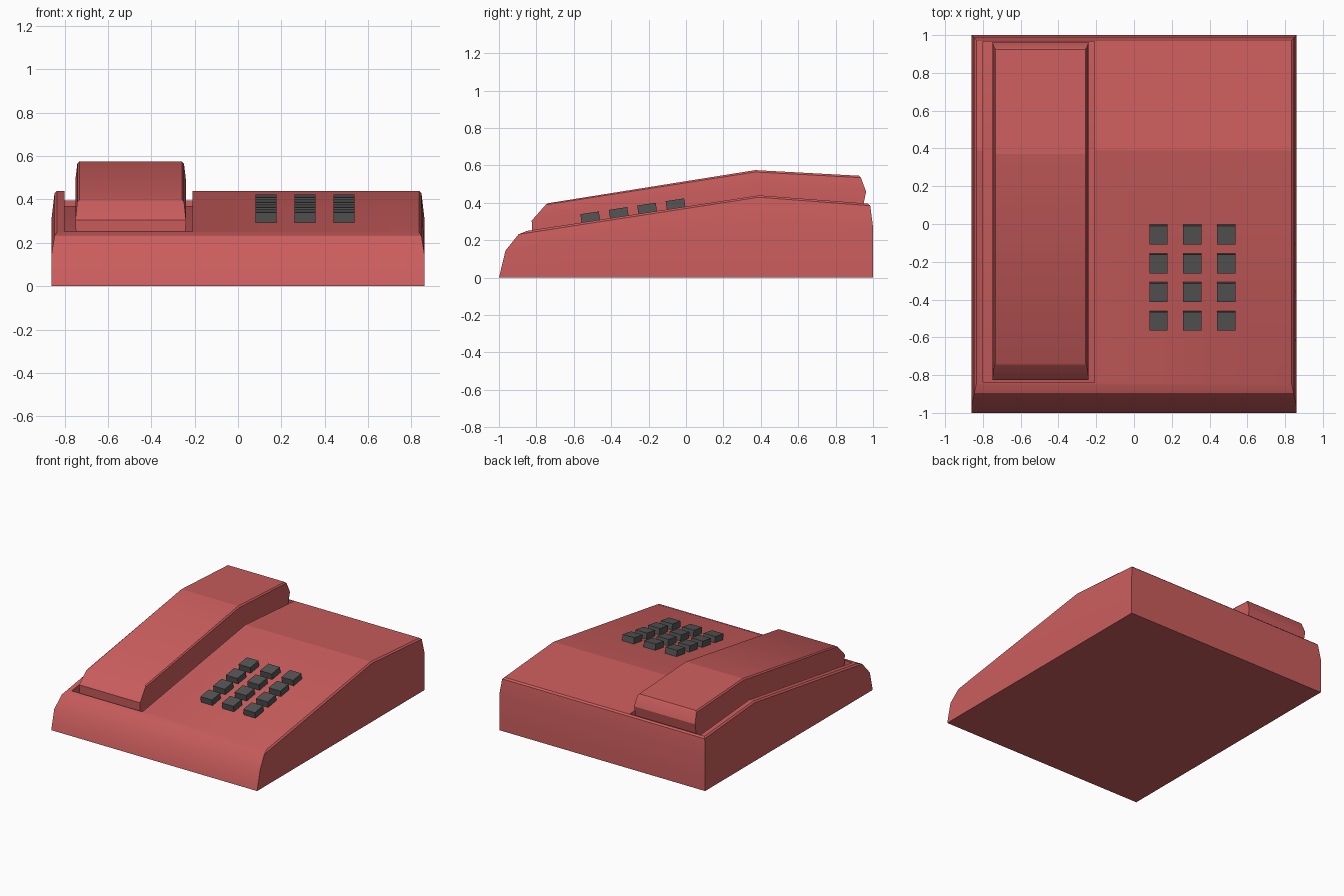
import bpy, bmesh, math
from mathutils import Matrix

if "Cube" in bpy.data.objects:
    bpy.data.objects.remove(bpy.data.objects["Cube"])


def material(name, rgb):
    m = bpy.data.materials.new(name)
    m.diffuse_color = (*rgb, 1)
    m.use_nodes = True
    m.node_tree.nodes["Principled BSDF"].inputs["Base Color"].default_value = m.diffuse_color
    return m


RED = material("red_plastic", (0.6, 0.11, 0.11))
DARK = material("dark_plastic", (0.09, 0.09, 0.09))


def finish(name, bm, mat=None):
    bmesh.ops.recalc_face_normals(bm, faces=bm.faces[:])
    mesh = bpy.data.meshes.new(name)
    bm.to_mesh(mesh)
    bm.free()
    ob = bpy.data.objects.new(name, mesh)
    bpy.context.collection.objects.link(ob)
    if mat:
        mesh.materials.append(mat)
    return ob


def activate(ob):
    bpy.ops.object.select_all(action='DESELECT')
    ob.select_set(True)
    bpy.context.view_layer.objects.active = ob


def stacked_shell(name, cx, rings, mat=None):
    """Each ring: half width, then (y, z) at the front, the ridge and the back."""
    bm = bmesh.new()
    loops = []
    for half, *pts in rings:
        loops.append([bm.verts.new((cx + half, y, z)) for y, z in pts] +
                     [bm.verts.new((cx - half, y, z)) for y, z in reversed(pts)])
    for a, b in zip(loops, loops[1:]):
        for i in range(6):
            j = (i + 1) % 6
            bm.faces.new((a[i], a[j], b[j], b[i]))
    for r in (loops[0], loops[-1]):
        bm.faces.new((r[0], r[1], r[4], r[5]))
        bm.faces.new((r[1], r[2], r[3], r[4]))
    # keep the ridge across the top crisp
    bm.edges.get((loops[-1][1], loops[-1][4])).smooth = False
    return finish(name, bm, mat)


# Wedge-shaped base
body = stacked_shell("phone_base", 0, [
    (0.86, (-1.0, 0), (0.39, 0), (1.0, 0)),
    (0.86, (-0.965, 0.145), (0.39, 0.31), (1.0, 0.27)),
    (0.846, (-0.895, 0.232), (0.39, 0.43), (0.985, 0.385)),
    (0.835, (-0.85, 0.25), (0.39, 0.44), (0.973, 0.396)),
], RED)

# Recess that holds the handset
cutter = stacked_shell("recess_cutter", -0.505, [
    (0.295, (-0.84, 0.184), (0.39, 0.37), (0.967, 0.328)),
    (0.295, (-0.84, 0.8), (0.39, 0.8), (0.967, 0.8)),
])
cutter.hide_render = True
activate(body)
cut = body.modifiers.new("recess", 'BOOLEAN')
cut.operation = 'DIFFERENCE'
cut.solver = 'EXACT'
cut.object = cutter
bpy.ops.object.modifier_apply(modifier=cut.name)
bpy.data.objects.remove(cutter)

# Handset lying in the recess
handset = stacked_shell("handset", -0.495, [
    (0.25, (-0.82, 0.185), (0.37, 0.365), (0.935, 0.328)),
    (0.255, (-0.825, 0.305), (0.37, 0.49), (0.963, 0.46)),
    (0.246, (-0.75, 0.39), (0.37, 0.565), (0.935, 0.535)),
    (0.237, (-0.738, 0.398), (0.37, 0.575), (0.925, 0.545)),
], RED)

for ob in (body, handset):
    activate(ob)
    bpy.ops.object.shade_smooth_by_angle(angle=math.radians(28))

# Keypad: three columns by four rows, tilted with the sloping top
slope = (0.44 - 0.25) / (0.39 + 0.85)
tilt = Matrix.Rotation(math.atan(slope), 4, 'X')
for row in range(4):
    for col in range(3):
        x, y = 0.13 + 0.179 * col, -0.511 + 0.152 * row
        z = 0.25 + slope * (y + 0.85) + 0.015
        bm = bmesh.new()
        bmesh.ops.create_cube(bm, size=1, matrix=Matrix.Translation((x, y, z)) @ tilt
                              @ Matrix.Diagonal((0.097, 0.1, 0.06, 1)))
        finish(f"key_{row + 1}_{col + 1}", bm, DARK)
